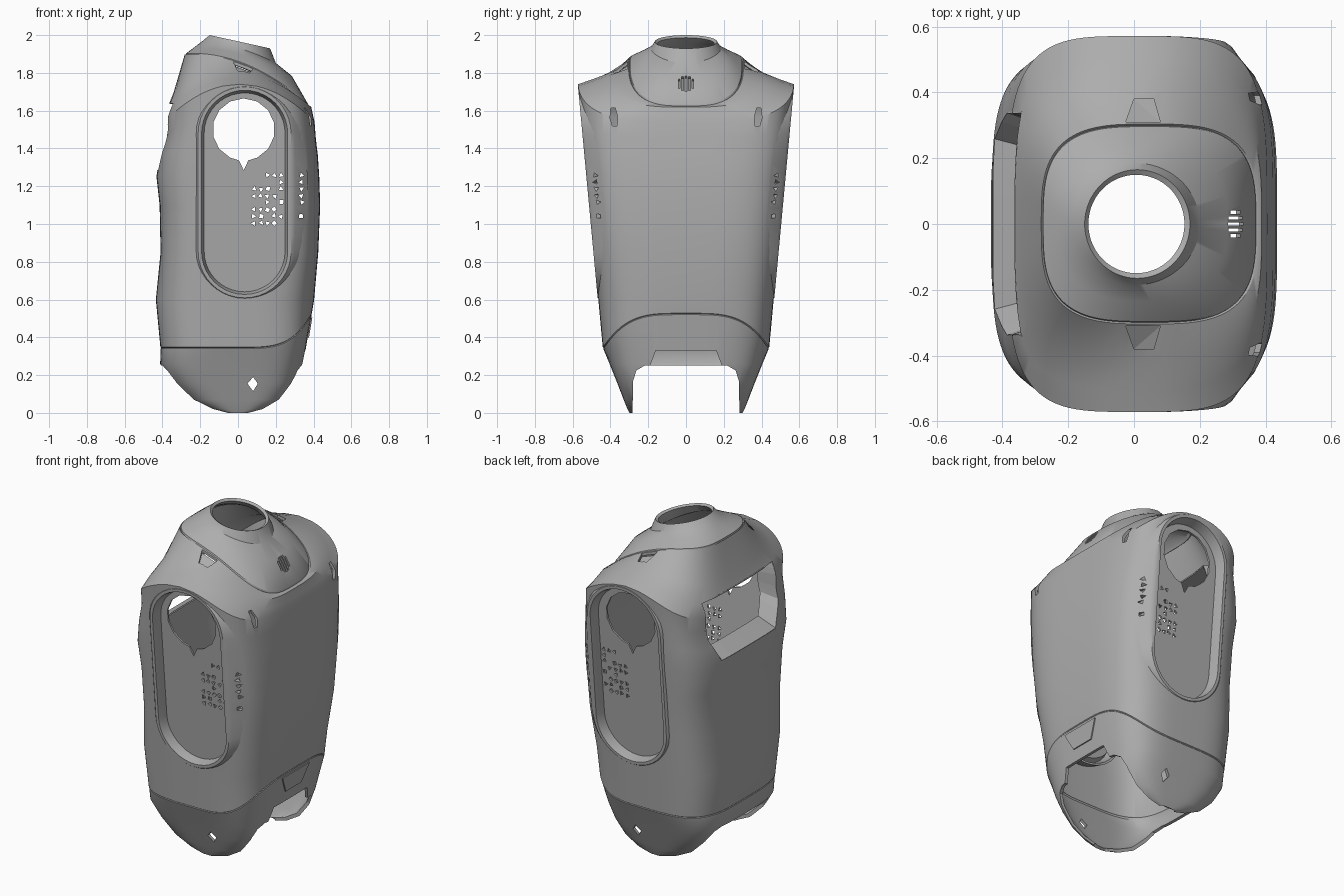
import bpy, bmesh, math, random
from mathutils import Vector

cube = bpy.data.objects.get("Cube")
if cube:
    bpy.data.objects.remove(cube, do_unlink=True)
random.seed(4)

shell_grey = bpy.data.materials.new("shell_grey")
shell_grey.use_nodes = True
colour = (0.42, 0.42, 0.42, 1)
shell_grey.diffuse_color = colour
shell_grey.node_tree.nodes["Principled BSDF"].inputs["Base Color"].default_value = colour


def finish(name, bm, recalc=False):
    if recalc:
        bmesh.ops.recalc_face_normals(bm, faces=bm.faces[:])
    mesh = bpy.data.meshes.new(name)
    bm.to_mesh(mesh)
    bm.free()
    mesh.materials.append(shell_grey)
    ob = bpy.data.objects.new(name, mesh)
    bpy.context.collection.objects.link(ob)
    return ob


def loft(name, loops, cap=False, recalc=False):
    """Bridge a series of closed loops, optionally closing both ends."""
    bm = bmesh.new()
    rings = [[bm.verts.new(p) for p in loop] for loop in loops]
    for low, high in zip(rings, rings[1:]):
        for i in range(len(low)):
            j = (i + 1) % len(low)
            bm.faces.new((low[i], low[j], high[j], high[i]))
    if cap:
        ends = [bm.faces.new(rings[0]), bm.faces.new(rings[-1])]
        bmesh.ops.triangulate(bm, faces=ends)
    return finish(name, bm, recalc)


def prisms(name, outlines, place, near, far):
    """Closed prisms; place(u, v, d) maps outline and depth to space."""
    bm = bmesh.new()
    for outline in outlines:
        a, b = [[bm.verts.new(place(u, v, d)) for u, v in outline] for d in (near, far)]
        bm.faces.new(a)
        bm.faces.new(b)
        for i in range(len(a)):
            j = (i + 1) % len(a)
            bm.faces.new((a[i], a[j], b[j], b[i]))
    return finish(name, bm, True)


def apply(ob, mod):
    bpy.context.view_layer.objects.active = ob
    bpy.ops.object.modifier_apply(modifier=mod.name)


def solidify(ob, thickness, offset):
    mod = ob.modifiers.new("Thickness", "SOLIDIFY")
    mod.thickness, mod.offset = thickness, offset
    apply(ob, mod)


def cut(ob, tool):
    """Subtract the tool with the first solver that keeps the part whole."""
    mod = ob.modifiers.new("Cut", "BOOLEAN")
    mod.operation, mod.object = "DIFFERENCE", tool
    for solver in ("EXACT", "MANIFOLD", "FLOAT"):
        mod.solver = solver
        bpy.context.view_layer.update()
        result = ob.evaluated_get(bpy.context.evaluated_depsgraph_get())
        if len(result.data.polygons) > len(ob.data.polygons) / 2:
            apply(ob, mod)
            return
    ob.modifiers.remove(mod)


def smooth(ob, angle=32):
    bpy.ops.object.select_all(action="DESELECT")
    ob.select_set(True)
    bpy.context.view_layer.objects.active = ob
    bpy.ops.object.shade_smooth_by_angle(angle=math.radians(angle))


def along_x(u, v, d): return (d, u, v)
def along_y(u, v, d): return (u, d, v)
def along_z(u, v, d): return (u, v, d)


# Body shell: rings of a squared ellipse whose height bends with x
def ring(z, x0, x1, y, n=4.1, a=0, b=0, rise=0, count=112):
    points = []
    for i in range(count):
        t = math.tau * i / count
        c, s = math.cos(t), math.sin(t)
        u = math.copysign(abs(c) ** (2 / n), c)
        v = math.copysign(abs(s) ** (2 / n), s)
        x = (x0 + x1) / 2 + u * (x1 - x0) / 2
        points.append((x, v * y, z - a * x - b * x * x + rise * max(0, u) ** 4))
    return points


lower = [
    (0, -.08, .08, .3, 4), (.02, -.175, .175, .31, 4), (.07, -.28, .262, .33, 4),
    (.16, -.36, .318, .365, 4), (.26, -.412, .345, .405, 4),
    (.34, -.41, .39, .438, 3.8, 0, 0, .18), (.344, -.407, .387, .435, 3.8, 0, 0, .18),
    (.348, -.411, .391, .441, 3.8, 0, 0, .18),
    (.6, -.435, .403, .464, 3.7), (.85, -.41, .425, .487), (1.1, -.415, .435, .511),
    (1.28, -.432, .43, .528, 4.1, 0, .15), (1.45, -.412, .423, .544, 4.1, 0, .5),
    (1.6, -.385, .412, .558, 4, 0, .87)]
upper = [
    (1.74, -.385, .405, .571, 3.9, -.02, 1.25), (1.765, -.375, .397, .5, 3.6, .02, 1.15),
    (1.8, -.34, .388, .41, 3.4, .06, 1.05),
    (1.857, -.282, .377, .304, 3.2, .345, .72), (1.852, -.277, .371, .299, 3.2, .345, .72),
    (1.862, -.276, .371, .296, 3.2, .345, .72),
    (1.903, -.235, .285, .235, 2.5, .258, .555), (1.932, -.19, .2, .185, 2, .29, .55),
    (1.967, -.15, .17, .165, 2, .22)]
body = loft("torso_shell", [ring(*r) for r in lower + upper])
bpy.context.view_layer.update()


def surface(origin, direction):
    return body.ray_cast(Vector(origin), Vector(direction))[1]


# Outline of the rear window, resampled so it can follow the curved wall
corners = [(-.34, 1.64), (.34, 1.64), (.34, 1.42), (.26, 1.28), (-.26, 1.28), (-.34, 1.42)]
window = []
for p, q in zip(corners, corners[1:] + corners[:1]):
    for k in range(6):
        window.append(tuple(p[m] + (q[m] - p[m]) * k / 6 for m in (0, 1)))
outer = [surface((-1, y, z), (1, 0, 0)) for y, z in window]
inner = [(p.x + .1, p.y * .9, 1.6 + (p.z - 1.6) * .82) for p in outer]
frame = loft("rear_window_frame", [outer, inner], recalc=True)
solidify(frame, .008, 0)

# Service plate on the lower +x wall
plate_outline = [(-.13, .505), (.13, .505), (.075, .4), (-.075, .4)]
plate_front = [surface((1, y, z), (-1, 0, 0)) + Vector((.007, 0, 0)) for y, z in plate_outline]
plate_back = [p - Vector((.009, 0, 0)) for p in plate_front]
loft("service_plate", [plate_back, plate_front], cap=True, recalc=True)

# Recessed catch plates on both shoulders
spots = [(-.025, .31), (.08, .31), (.06, .38), (0, .38)]
for side, name in ((-1, "near_shoulder_catch"), (1, "far_shoulder_catch")):
    tops = [surface((x, y * side, 3), (0, 0, -1)) - Vector((0, 0, .022)) for x, y in spots]
    base = [p - Vector((0, 0, .008)) for p in tops]
    loft(name, [base, tops], cap=True, recalc=True)

solidify(body, .018, -1)


# Arm sockets: a raised stadium rim, flared at +x, with a sunken floor
def stadium(grow, flare=0, steps=20):
    radius = .25 + grow
    arcs = []
    for centre, start in ((1.48, 0), (.855, math.pi)):
        turns = [start + math.pi * i / steps for i in range(steps + 1)]
        arcs.append([(.035 + radius * math.cos(t), centre + radius * math.sin(t)) for t in turns])
    # extra points down the straight sides let the flare bulge
    straight = [1.48 - .625 * k / 8 for k in range(1, 8)]
    left = [(.035 - radius, z) for z in straight]
    right = [(.035 + radius, z) for z in reversed(straight)]
    points = arcs[0] + left + arcs[1] + right
    return [(x + flare * max(0, 1 - ((z - 1.16) / .52) ** 2) * (x > .2), z) for x, z in points]


def socket_loop(side, depth, grow, flare=0):
    return [(x, side * (.573 - (1.74 - z) * .093 - depth), z) for x, z in stadium(grow, flare)]


# Closed section from the floor, over the rim, down the flare and back underneath
section = [(.06, -.036), (.012, -.026), (0, -.022), (0, -.004), (.012, .006, .012),
           (.08, .025, .06), (.08, .012, .045), (.03, -.01), (.072, -.024)]
sockets = [loft(name, [socket_loop(side, *s) for s in section], cap=True, recalc=True)
           for side, name in ((-1, "near_arm_socket"), (1, "far_arm_socket"))]

# Cutters
cutters = []


def cutter(*args):
    ob = prisms("cutter", *args)
    ob.hide_render = True
    cutters.append(ob)
    return ob


for side in (-1, 1):
    cut(body, cutter([stadium(-.005)], along_y, side * .33, side * .8))

# Round port with a pointed notch in each socket floor
port = [(.03 + .165 * math.sin(math.tau * i / 14), 1.5 + .165 * math.cos(math.tau * i / 14))
        for i in range(14)]
port[7:8] = [(.055, 1.337), (.03, 1.285), (.005, 1.337)]
port_cutter = cutter([port], along_y, -.9, .9)

# Scattered angular perforations
shards = []
for column in range(8):
    for row in range(8):
        x = .085 + column * .036 + random.uniform(-.003, .003)
        z = 1.005 + row * .036 + random.uniform(-.003, .003)
        if .235 < x < .305 or random.random() < .25 or (column < 2 and row > 5):
            continue
        turn, sides = random.uniform(0, math.tau), random.choice((3, 3, 4))
        angles = [turn + math.tau * k / sides for k in range(sides)]
        shards.append([(x + .0145 * math.cos(t), z + .0145 * math.sin(t)) for t in angles])
shard_cutter = cutter(shards, along_y, -.9, .9)
for ob in sockets:
    cut(ob, port_cutter)
    cut(ob, shard_cutter)
cut(body, shard_cutter)

# Rear window, open underside with a notch, and diamond holes in the flaps
cut(body, cutter([window], along_x, -.9, -.15))
arch = [(-.285, -.1), (-.28, .17), (-.262, .225), (-.22, .25),
        (.22, .25), (.262, .225), (.28, .17), (.285, -.1)]
cut(body, cutter([arch], along_x, -.9, .9))
cut(body, cutter([[(-.19, .2), (-.19, .25), (-.16, .33), (.16, .33), (.19, .25), (.19, .2)]],
                 along_x, .1, .9))
cut(body, cutter([[(.05, .155), (.08, .115), (.105, .155), (.08, .19)]], along_y, -.9, .9))

# Shoulder catches, upright slots and the slatted round vent
slot = [(.365, 1.52), (.39, 1.52), (.402, 1.56), (.398, 1.615), (.375, 1.615), (.362, 1.57)]
for side in (-1, 1):
    cut(body, cutter([[(x, y * side) for x, y in spots]], along_z, 1.7, 2.1))
    cut(body, cutter([[(y * side, z) for y, z in slot]], along_x, .2, .6))
bars = []
for y in (-.036, -.018, 0, .018, .036):
    half = math.sqrt(.046 ** 2 - y * y)
    bars.append([(y - .005, -half), (y + .005, -half), (y + .005, half), (y - .005, half)])
cut(body, cutter(bars, lambda u, v, d: (.3 + .7 * (d - v), u, 1.735 + .7 * (d + v)), -.1, .1))

for ob in cutters:
    bpy.data.objects.remove(ob, do_unlink=True)
for ob in [body] + sockets:
    smooth(ob)
